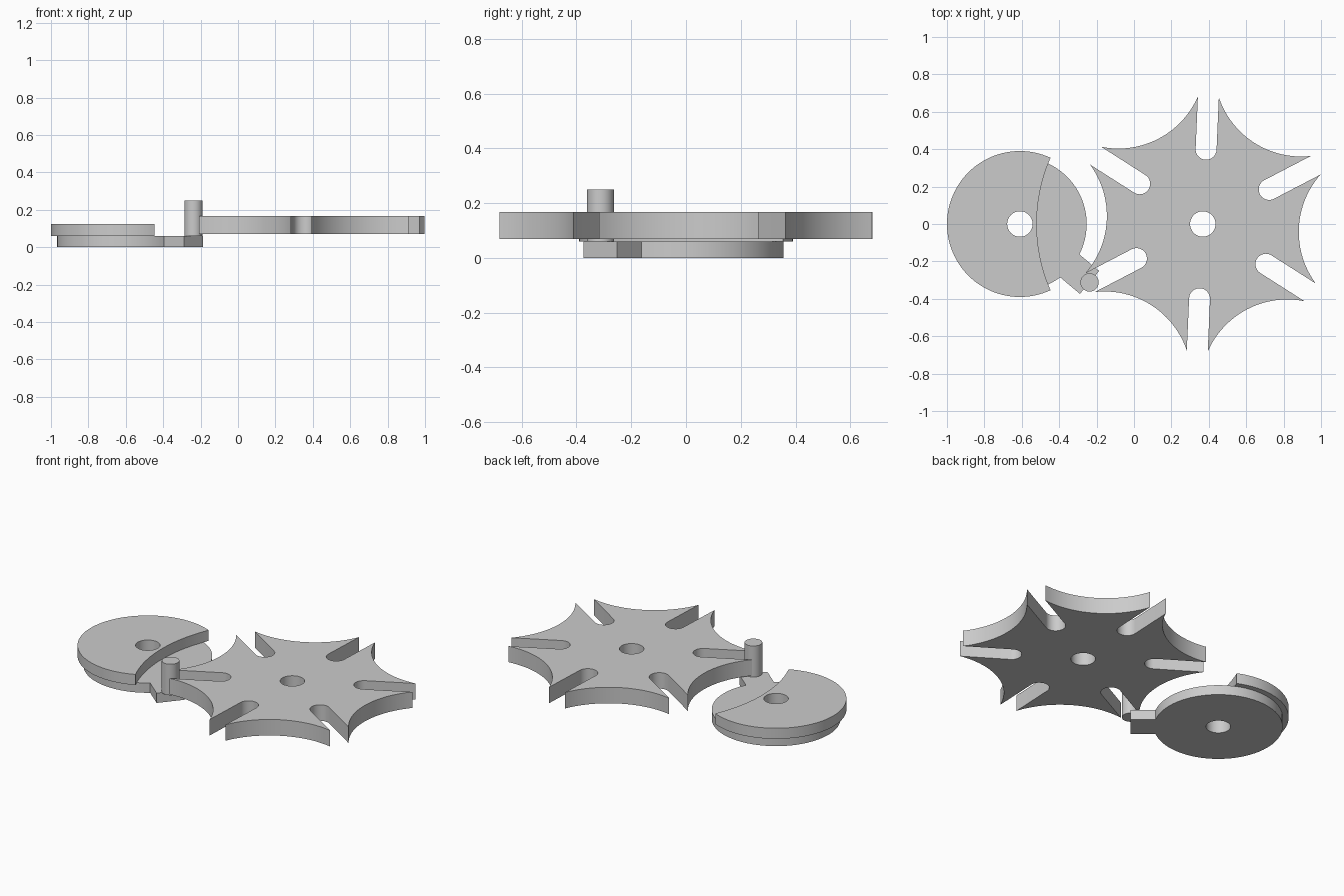
import bpy
import bmesh
from math import radians, degrees, sin, cos, asin, acos, atan2, hypot
from mathutils import Vector, Matrix

if "Cube" in bpy.data.objects:
    bpy.data.objects.remove(bpy.data.objects["Cube"], do_unlink=True)

# Single grey material
grey = bpy.data.materials.new("plain grey")
grey.use_nodes = True
colour = (0.6, 0.6, 0.6, 1)
grey.diffuse_color = colour
grey.node_tree.nodes["Principled BSDF"].inputs["Base Color"].default_value = colour

CRANK = Vector((-0.61, 0))
WHEEL = Vector((0.368, 0))
SPACING = (WHEEL - CRANK).length
HOLE = 0.068


def arc(centre, radius, start, end, steps):
    """Points on an arc, angles in degrees."""
    angles = [radians(start + (end - start) * i / steps) for i in range(steps + 1)]
    return [Vector((centre[0] + radius * cos(a), centre[1] + radius * sin(a))) for a in angles]


def circle(centre, radius, steps=48):
    return arc(centre, radius, 0, 360, steps)[:-1]


def turn(points, angle, centre):
    rot = Matrix.Rotation(radians(angle), 2)
    return [rot @ p + centre for p in points]


def plate(name, loops, bottom, top):
    """Extrude an outline, with optional holes, into a solid plate."""
    bm = bmesh.new()
    for loop in loops:
        verts = [bm.verts.new((p.x, p.y, bottom)) for p in loop]
        for a, b in zip(verts, verts[1:] + verts[:1]):
            bm.edges.new((a, b))
    bmesh.ops.triangle_fill(bm, edges=bm.edges[:], use_beauty=True, normal=(0, 0, 1))
    ext = bmesh.ops.extrude_face_region(bm, geom=bm.faces[:], use_keep_orig=True)
    moved = [g for g in ext["geom"] if isinstance(g, bmesh.types.BMVert)]
    bmesh.ops.translate(bm, verts=moved, vec=(0, 0, top - bottom))
    bmesh.ops.recalc_face_normals(bm, faces=bm.faces[:])
    mesh = bpy.data.meshes.new(name)
    bm.to_mesh(mesh)
    bm.free()
    mesh.materials.append(grey)
    obj = bpy.data.objects.new(name, mesh)
    bpy.context.collection.objects.link(obj)
    bpy.ops.object.select_all(action="DESELECT")
    obj.select_set(True)
    bpy.context.view_layer.objects.active = obj
    bpy.ops.object.shade_smooth_by_angle(angle=radians(30))
    return obj


# Crank disc with its square-ended arm
disc_r, arm_half, arm_len, arm_angle = 0.357, 0.08, 0.486, -40
root = degrees(asin(arm_half / disc_r))
outline = arc((0, 0), disc_r, root, 360 - root, 72)
outline += [Vector((arm_len, -arm_half)), Vector((arm_len, arm_half))]
plate("crank_disc", [turn(outline, arm_angle, CRANK), circle(CRANK, HOLE)], 0, 0.06)

# Locking disc with a shallow cut concentric with the wheel
lock_r, cut_r = 0.39, 0.888
reach = (SPACING**2 + lock_r**2 - cut_r**2) / (2 * SPACING)
half = degrees(acos(reach / lock_r))
cut = degrees(asin(lock_r * sin(radians(half)) / cut_r))
outline = arc(CRANK, lock_r, half, 360 - half, 72)
outline += arc(WHEEL, cut_r, 180 + cut, 180 - cut, 24)[1:-1]
plate("locking_disc", [outline, circle(CRANK, HOLE)], 0.06, 0.125)

# Drive pin at the end of the arm
pin = turn([Vector((arm_len, 0))], arm_angle, CRANK)[0]
plate("drive_pin", [circle(pin, 0.049, 32)], 0.06, 0.25)

# Slotted wheel: six round-ended slots joined by concave arcs
tip, slot_half, slot_in = 0.68, 0.056, 0.4
tip_r = hypot(tip, slot_half)
tip_angle = radians(30) - atan2(slot_half, tip)
rise, run = tip_r * sin(tip_angle), SPACING - tip_r * cos(tip_angle)
sweep = degrees(atan2(rise, run))
slot = [Vector((tip, -slot_half))] + arc((slot_in, 0), slot_half, 270, 90, 16)
slot.append(Vector((tip, slot_half)))
hollow = arc((SPACING, 0), hypot(rise, run), 180 + sweep, 180 - sweep, 24)[1:-1]
outline = []
for k in range(6):
    angle = 27.5 + 60 * k
    outline += turn(slot, angle, WHEEL) + turn(hollow, angle + 30, WHEEL)
plate("slotted_wheel", [outline, circle(WHEEL, HOLE)], 0.07, 0.168)
